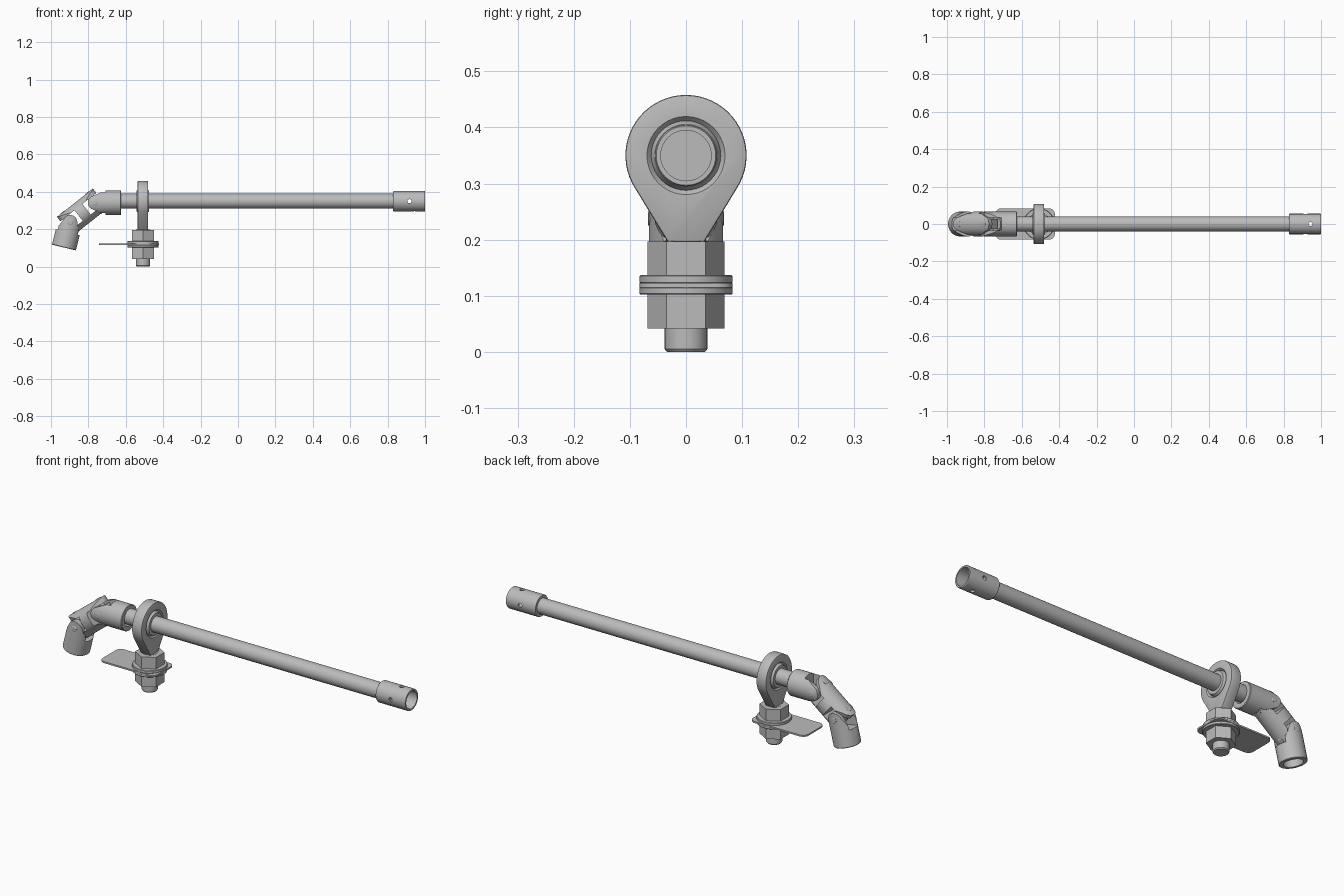
import bpy, bmesh
from math import sin, cos, pi, radians
from mathutils import Matrix, Vector

cube = bpy.data.objects.get("Cube")
if cube:
    bpy.data.objects.remove(cube, do_unlink=True)

steel = bpy.data.materials.new("steel grey")
steel.use_nodes = True
steel.diffuse_color = (0.5, 0.5, 0.5, 1)
steel.node_tree.nodes["Principled BSDF"].inputs["Base Color"].default_value = (0.5, 0.5, 0.5, 1)

X, Y, Z = Vector((1, 0, 0)), Vector((0, 1, 0)), Vector((0, 0, 1))


def frame(origin, ax, ay):
    ax, ay = Vector(ax).normalized(), Vector(ay).normalized()
    m = Matrix((ax, ay, ax.cross(ay))).transposed().to_4x4()
    m.translation = origin
    return m


def finish(name, bm, m):
    bmesh.ops.transform(bm, matrix=m, verts=bm.verts)
    bmesh.ops.recalc_face_normals(bm, faces=bm.faces)
    me = bpy.data.meshes.new(name)
    bm.to_mesh(me)
    bm.free()
    me.materials.append(steel)
    ob = bpy.data.objects.new(name, me)
    bpy.context.collection.objects.link(ob)
    return ob


def lathe(name, m, pts, seg=40, tube=False):
    """Turn (distance, radius) points around the frame's first axis."""
    bm = bmesh.new()
    rings = [[bm.verts.new((a, r * cos(2 * pi * i / seg), r * sin(2 * pi * i / seg)))
              for i in range(seg)] for a, r in pts]
    pairs = list(zip(rings, rings[1:]))
    if tube:
        pairs.append((rings[-1], rings[0]))
    else:
        bm.faces.new(rings[0])
        bm.faces.new(rings[-1])
    for p, q in pairs:
        for i in range(seg):
            j = (i + 1) % seg
            bm.faces.new((p[i], p[j], q[j], q[i]))
    return finish(name, bm, m)


def prism(name, m, pts, lo, hi):
    """Extrude a first/third axis profile along the frame's second axis."""
    bm = bmesh.new()
    ends = [[bm.verts.new((x, y, z)) for x, z in pts] for y in (lo, hi)]
    for e in ends:
        bm.faces.new(e)
    for i in range(len(pts)):
        j = (i + 1) % len(pts)
        bm.faces.new((ends[0][i], ends[0][j], ends[1][j], ends[1][i]))
    return finish(name, bm, m)


def carve(ob, cutter, op="DIFFERENCE"):
    mod = ob.modifiers.new("carve", "BOOLEAN")
    mod.operation, mod.object, mod.solver = op, cutter, "EXACT"
    dg = bpy.context.evaluated_depsgraph_get()
    dg.update()
    me = bpy.data.meshes.new_from_object(ob.evaluated_get(dg))
    ob.modifiers.clear()
    ob.data = me
    bpy.data.objects.remove(cutter, do_unlink=True)


def arc(cx, cz, r, a0, a1, n=12):
    return [(cx + r * cos(radians(a0 + (a1 - a0) * i / n)),
             cz + r * sin(radians(a0 + (a1 - a0) * i / n))) for i in range(n + 1)]


def rect(x0, x1, h):
    return [(x0, -h), (x1, -h), (x1, h), (x0, h)]


AXIS_Z, EYE_X = 0.35, -0.508
HUB_R, TIP_R, SLOT = 0.066, 0.038, 0.036

# Shaft and end collar with cross holes
shaft = frame((0, 0, AXIS_Z), X, Y)
lathe("shaft", shaft, [(-0.68, 0.04), (0.87, 0.04)])
collar = lathe("end_collar", shaft, [(0.83, 0.038), (0.83, 0.053), (0.833, 0.055), (0.997, 0.055),
                                     (1, 0.053), (1, 0.045), (0.87, 0.045), (0.87, 0.038)], tube=True)
for x, axis, side in ((0.917, Y, X), (0.944, Z, X)):
    hole = lathe("hole_cutter", frame((x, 0, AXIS_Z), axis, side), [(-0.1, 0.011), (0.1, 0.011)], 20)
    carve(collar, hole)

# Rod end: teardrop eye, dished bore and ball
eye = prism("bearing_eye", frame((EYE_X, 0, AXIS_Z), -Y, X),
            arc(0, 0, 0.108, -33, 213, 40) + [(-0.032, -0.155), (0.032, -0.155)], -0.028, 0.028)
bev = eye.modifiers.new("edge", "BEVEL")
bev.width, bev.segments, bev.limit_method, bev.angle_limit = 0.004, 2, "ANGLE", radians(50)
bore = frame((EYE_X, 0, AXIS_Z), X, Y)
carve(eye, lathe("bore_cutter", bore, [(-0.04, 0.08), (-0.018, 0.061), (0.018, 0.061), (0.04, 0.08)]))
lathe("bearing_ball", bore, [(0.065 * sin(t), 0.065 * cos(t))
                             for t in [radians(-31 + 6.2 * i) for i in range(11)]])

# Stud, nuts, washers and mounting plate
stud = frame((EYE_X, 0, 0), Z, Y)
lathe("stud", stud, [(0, 0.034), (0.005, 0.038), (0.198, 0.038)])
for name, lo, hi in (("lower_nut", 0.042, 0.102), ("upper_nut", 0.137, 0.197)):
    lathe(name, stud, [(lo, 0.069), (hi, 0.069)], 6)
for name, lo, hi in (("lower_washer", 0.102, 0.116), ("upper_washer", 0.122, 0.137)):
    lathe(name, stud, [(lo, 0.081), (lo + 0.002, 0.083), (hi - 0.002, 0.083), (hi, 0.081)], 48)
outline = []
for cx, cz, a in ((-0.453, 0.053, 0), (-0.712, 0.053, 90), (-0.712, -0.053, 180), (-0.453, -0.053, 270)):
    outline += arc(cx, cz, 0.03, a, a + 90, 6)
prism("mounting_plate", frame((0, 0, 0), X, Z), outline, 0.115, 0.123)

# Universal joint geometry
pin_a, pin_b = Vector((-0.765, 0, 0.342)), Vector((-0.897, 0, 0.238))
link_dir = (pin_b - pin_a).normalized()
link_side = link_dir.cross(Y)
half = (pin_b - pin_a).length / 2


def fork(name, m, bore_r):
    ob = lathe(name, m, [(-0.06, HUB_R), (0.137, HUB_R), (0.14, HUB_R - 0.003)], 48)
    side = arc(0, 0, TIP_R, 120, 240) + [(0.068, -0.07), (0.2, -0.07), (0.2, 0.07), (0.068, 0.07)]
    carve(ob, prism("side_cutter", m, side, -0.1, 0.1), "INTERSECT")
    carve(ob, prism("slot_cutter", m, rect(-0.2, 0.056, 0.1), -SLOT, SLOT))
    carve(ob, lathe("bore_cutter", m, [(0.08, bore_r), (0.2, bore_r)]))


fork("shaft_fork", frame(pin_a, X, Y), 0.0405)
fork("output_fork", frame(pin_b, (-0.24, 0, -0.97), Y), 0.046)

# Middle link with a fork at each end
mid = frame((pin_a + pin_b) / 2, link_dir, link_side)
link = lathe("middle_link", mid, [(-0.15, HUB_R), (0.15, HUB_R)], 48)
sides = (arc(half, 0, TIP_R, -60, 60) + [(0.017, 0.07), (-0.017, 0.07)]
         + arc(-half, 0, TIP_R, 120, 240) + [(-0.017, -0.07), (0.017, -0.07)])
carve(link, prism("side_cutter", mid, sides, -0.1, 0.1), "INTERSECT")
for s in (-1, 1):
    carve(link, prism("slot_cutter", mid, rect(s * 0.027, s * 0.2, 0.1), -SLOT, SLOT))

# Cross pins and centre blocks
for tag, at in (("upper", pin_a), ("lower", pin_b)):
    block = frame(at, link_dir, Y)
    prism(tag + "_cross_block", block, rect(-0.026, 0.026, 0.026), -0.026, 0.026)
    for part, axis in (("_fork_pin", Y), ("_link_pin", link_side)):
        lathe(tag + part, frame(at, axis, link_dir),
              [(-0.068, 0.011), (-0.066, 0.014), (0.066, 0.014), (0.068, 0.011)], 24)

# Smooth turned surfaces while keeping edges crisp
for ob in bpy.context.collection.objects:
    if ob.type == "MESH" and ob.data.materials and ob.data.materials[0] == steel:
        ob.select_set(True)
        bpy.context.view_layer.objects.active = ob
bpy.ops.object.shade_smooth_by_angle(angle=radians(30))
